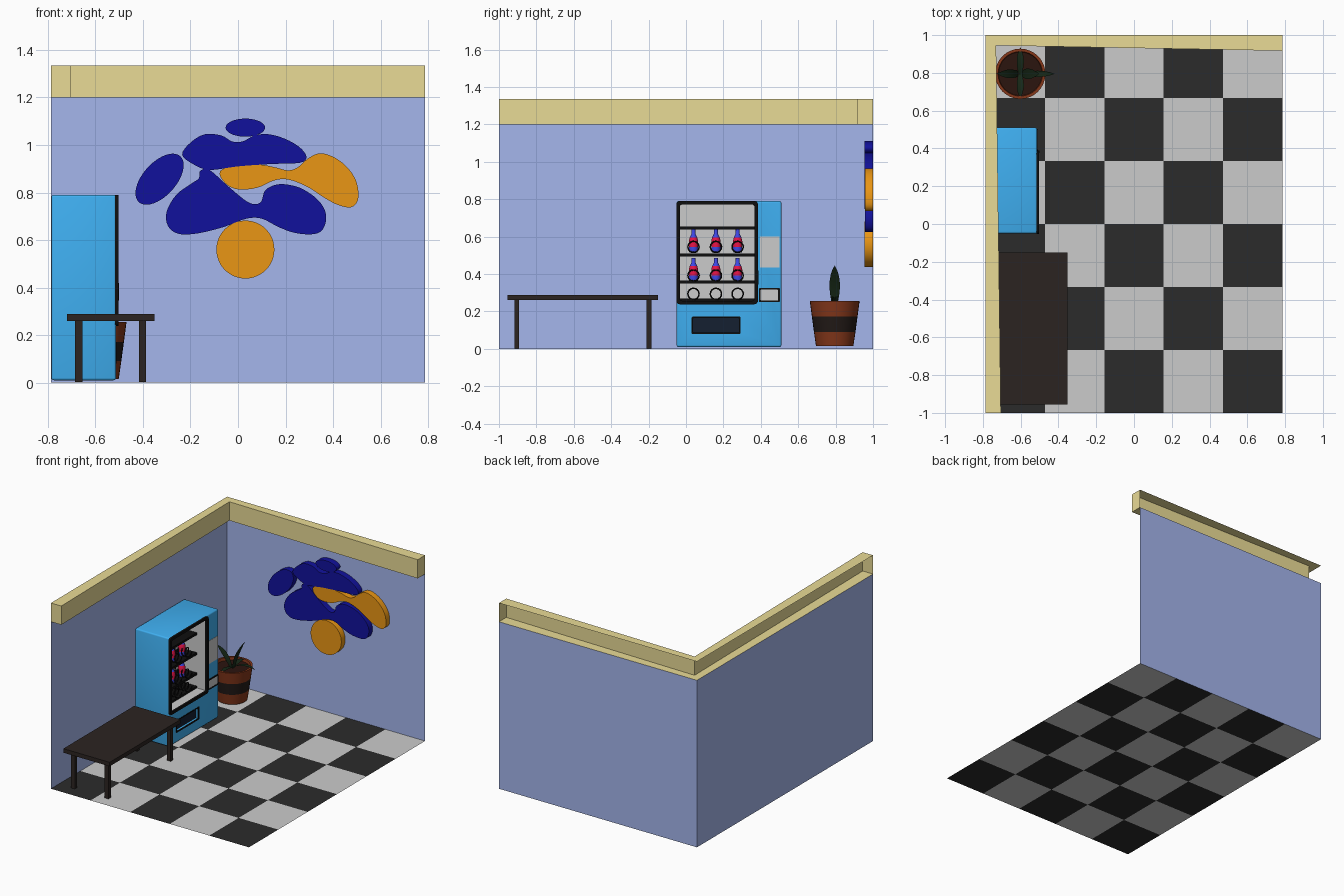
import bpy, bmesh
from math import sin, cos, pi, radians
from mathutils import Vector

if "Cube" in bpy.data.objects:
    bpy.data.objects.remove(bpy.data.objects["Cube"])


def mat(name, *rgb):
    # Colours are given as seen on screen and converted to linear
    m = bpy.data.materials.new(name)
    m.diffuse_color = (*[((min(1, c * 1.13) + .055) / 1.055) ** 2.4 for c in rgb], 1)
    m.use_nodes = True
    m.node_tree.nodes["Principled BSDF"].inputs["Base Color"].default_value = m.diffuse_color
    return m


WALL = mat("wall_blue", .57, .63, .82)
CREAM = mat("cream", .81, .76, .52)
DARK = mat("dark_tile", .15, .15, .15)
WOOD = mat("dark_wood", .15, .125, .115)
BLUE = mat("machine_blue", .22, .61, .84)
BLACK = mat("black", .05, .05, .05)
SLOT = mat("slot_navy", .07, .11, .17)
NAVY = mat("navy", .06, .06, .54)
ORANGE = mat("orange", .81, .52, .07)
CLAY = mat("clay", .46, .19, .09)
BAND = mat("pot_band", .12, .09, .08)
SOIL = mat("soil", .15, .07, .05)
LEAF = mat("leaf_green", .08, .14, .08)
RED = mat("label_red", .8, .07, .25)
VIOLET = mat("bottle_blue", .22, .25, .8)


def finish(name, bm, mats=(), smooth=False, recalc=True):
    if recalc:
        bmesh.ops.recalc_face_normals(bm, faces=bm.faces[:])
    me = bpy.data.meshes.new(name)
    bm.to_mesh(me)
    bm.free()
    for m in mats:
        me.materials.append(m)
    ob = bpy.data.objects.new(name, me)
    bpy.context.collection.objects.link(ob)
    if smooth:
        bpy.ops.object.select_all(action='DESELECT')
        ob.select_set(True)
        bpy.context.view_layer.objects.active = ob
        bpy.ops.object.shade_smooth_by_angle(angle=radians(35))
    return ob


def faces(name, quads, mats=()):
    bm = bmesh.new()
    for q in quads:
        bm.faces.new([bm.verts.new(p) for p in q])
    bmesh.ops.remove_doubles(bm, verts=bm.verts[:], dist=1e-5)
    return finish(name, bm, mats, recalc=False)


def box(name, x, y, z, *mats, bevel=0, open_front=False):
    bm = bmesh.new()
    bmesh.ops.create_cube(bm, size=1)
    for v in bm.verts:
        v.co = [(r[0] + r[1]) / 2 + c * (r[1] - r[0]) for r, c in zip((x, y, z), v.co)]
    if bevel:
        bmesh.ops.bevel(bm, geom=bm.edges[:], offset=bevel, segments=3, profile=.5, affect='EDGES')
    if open_front:
        bm.normal_update()
        bmesh.ops.delete(bm, geom=[f for f in bm.faces if f.normal.x > .9], context='FACES')
    return finish(name, bm, mats, smooth=bevel > 0, recalc=not open_front)


def lathe(name, center, profile, slots, mats, n=32):
    bm = bmesh.new()
    rings = []
    for r, z in profile:
        k = n if r else 1
        rings.append([bm.verts.new((center[0] + r * cos(2 * pi * i / n), center[1] + r * sin(2 * pi * i / n),
                                    center[2] + z)) for i in range(k)])
    for a, b, s in zip(rings, rings[1:], slots):
        for i in range(n):
            vs = [a[i % len(a)], a[(i + 1) % len(a)], b[(i + 1) % len(b)], b[i % len(b)]]
            bm.faces.new(list(dict.fromkeys(vs))).material_index = s
    return finish(name, bm, mats, smooth=True)


# Checkered floor
tiles = ([], [])
W, D = 1.574 / 5, 2 / 6
for i in range(5):
    for j in range(6):
        x, y = -.787 + i * W, -1 + j * D
        tiles[(i + j) % 2].append([(x, y, 0), (x + W, y, 0), (x + W, y + D, 0), (x, y + D, 0)])
faces("dark_floor_tiles", tiles[0], [DARK])
faces("light_floor_tiles", tiles[1])

# Walls
X, T, H = .787, 1.2, 1.335
faces("left_wall", [[(-X, -1, 0), (-X, 1, 0), (-X, 1, T), (-X, -1, T)]], [WALL])
faces("back_wall", [[(-X, 1, 0), (X, 1, 0), (X, 1, T), (-X, 1, T)]], [WALL])

# Cornice: channel open towards the outside
inner = [(-.705, -1), (-.73, .945), (X, .917)]
outer = [(-X, -1), (-X, 1), (X, 1)]
q = []
for k in range(2):
    a, b, c, d = inner[k], inner[k + 1], outer[k + 1], outer[k]
    q.append([(*p, H) for p in (a, b, c, d)])
    q.append([(*p, T) for p in (d, c, b, a)])
    q.append([(*a, T), (*b, T), (*b, H), (*a, H)])
for k in (0, 2):
    q.append([(*inner[k], T), (*inner[k], H), (*outer[k], H), (*outer[k], T)])
faces("cornice", q, [CREAM])

# Table
box("table_top", (-.72, -.352), (-.955, -.15), (.26, .289), WOOD)
for i, x in enumerate((-.67, -.402)):
    for j, y in enumerate((-.905, -.198)):
        box(f"table_leg_{i}{j}", (x - .015, x + .015), (y - .013, y + .013), (.002, .262), WOOD)

# Vending machine body with display and tray openings
body = box("machine_body", (-.785, -.513), (-.05, .51), (.01, .79), BLUE, bevel=.01)
cuts = [box("display_cutter", (-.722, -.4), (-.037, .372), (.253, .777)),
        box("tray_cutter", (-.56, -.4), (.035, .287), (.085, .167))]
for c in cuts:
    c.hide_render = True
    m = body.modifiers.new("opening", 'BOOLEAN')
    m.operation, m.object, m.solver = 'DIFFERENCE', c, 'EXACT'
mesh = bpy.data.meshes.new_from_object(body.evaluated_get(bpy.context.evaluated_depsgraph_get()))
body.modifiers.clear()
body.data = mesh
for c in cuts:
    bpy.data.objects.remove(c)
box("display_liner", (-.72, -.51), (-.035, .37), (.255, .775), open_front=True)


# Rectangular frames with rounded corners
def frame(name, x, y, z, t, r, material):
    def loop(o, rad):
        pts = []
        for sy, sz, a0 in ((1, 1, 0), (0, 1, 90), (0, 0, 180), (1, 0, 270)):
            cy = y[sy] - (1 if sy else -1) * (o + rad)
            cz = z[sz] - (1 if sz else -1) * (o + rad)
            pts += [(cy + rad * cos(radians(a0 + s * 22.5)), cz + rad * sin(radians(a0 + s * 22.5)))
                    for s in range(5)]
        return pts
    bm = bmesh.new()
    out, inn = loop(0, r), loop(t, r * .6)
    rings = [[bm.verts.new((px, *p)) for p in pts]
             for px, pts in ((x[0], out), (x[1], out), (x[1], inn), (x[0], inn))]
    n = len(out)
    for k in range(4):
        a, b = rings[k], rings[(k + 1) % 4]
        for i in range(n):
            bm.faces.new((a[i], a[(i + 1) % n], b[(i + 1) % n], b[i]))
    finish(name, bm, [material], smooth=True)


frame("display_frame", (-.517, -.502), (-.052, .385), (.238, .79), .019, .02, BLACK)
frame("tray_frame", (-.52, -.511), (.03, .292), (.08, .172), .008, .006, BLACK)
box("tray_flap", (-.545, -.535), (.036, .286), (.086, .166), SLOT)
box("control_panel", (-.52, -.511), (.395, .5), (.435, .6))
frame("coin_frame", (-.52, -.508), (.39, .502), (.25, .325), .009, .005, BLACK)
box("coin_panel", (-.52, -.51), (.398, .494), (.258, .317))
box("door_handle", (-.515, -.501), (.377, .388), (.345, .42), BLACK)

# Shelves, coils and bottles
for i, z in enumerate((.261, .357, .502, .645)):
    box(f"shelf_{i}", (-.72, -.585), (-.034, .369), (z - .008, z + .008), BLACK)


def coil(name, y, z):
    cu = bpy.data.curves.new(name, 'CURVE')
    cu.dimensions, cu.bevel_depth, cu.bevel_resolution = '3D', .004, 1
    sp = cu.splines.new('POLY')
    n = 80
    sp.points.add(n)
    for i, p in enumerate(sp.points):
        a = 2 * pi * 5 * i / n
        p.co = (-.715 + .135 * i / n, y + .03 * cos(a), z + .03 * sin(a), 1)
    tmp = bpy.data.objects.new(name + "_path", cu)
    bpy.context.collection.objects.link(tmp)
    me = bpy.data.meshes.new_from_object(tmp.evaluated_get(bpy.context.evaluated_depsgraph_get()))
    bpy.data.objects.remove(tmp)
    me.materials.clear()
    me.materials.append(BLACK)
    bpy.context.collection.objects.link(bpy.data.objects.new(name, me))


BOTTLE = [(0, 0), (.022, 0), (.025, .012), (.024, .028), (.025, .06), (.02, .08), (.011, .098), (.01, .122), (0, .122)]
for row, z in enumerate((.294, .392, .545)):
    for col, y in enumerate((.04, .16, .276)):
        coil(f"coil_{row}{col}", y, z)
        if row:
            lathe(f"bottle_{row}{col}", (-.64, y, z - .029), BOTTLE, (0, 0, 0, 1, 1, 0, 0, 0), [VIOLET, RED], 16)

# Plant pot
P = Vector((-.602, .795, 0))
lathe("plant_pot", P, [(0, .015), (.1, .015), (.111, .09), (.122, .172), (.133, .255), (.118, .255), (.115, .235), (0, .235)],
      (0, 0, 1, 0, 0, 0, 2), [CLAY, BAND, SOIL])


# Leaves: folded blades along a bent midrib
def leaf(name, angle, p0, p1, p2, width):
    bm = bmesh.new()
    d, s = Vector((cos(angle), sin(angle), 0)), Vector((-sin(angle), cos(angle), 0))
    rows, n = [], 8
    for i in range(n + 1):
        t = i / n
        r, z = [(1 - t) ** 2 * a + 2 * t * (1 - t) * b + t * t * c for a, b, c in zip(p0, p1, p2)]
        w = width / 2 * (.45 + 1.6 * t - 2.05 * t ** 2.6) + .0005
        c = P + d * r + Vector((0, 0, z))
        rows.append([bm.verts.new(c + s * w * k + Vector((0, 0, abs(k) * w * .25))) for k in (-1, 0, 1)])
    for a, b in zip(rows, rows[1:]):
        for k in (0, 1):
            bm.faces.new((a[k], a[k + 1], b[k + 1], b[k]))
    finish(name, bm, [LEAF], smooth=True)


leaf("tall_leaf", 0, (.01, .23), (.03, .34), (.1, .445), .06)
leaf("short_leaf", pi, (.01, .23), (.04, .31), (.125, .37), .05)
leaf("low_leaf_right", 0, (0, .235), (.1, .3), (.18, .265), .035)
leaf("low_leaf_back", pi / 2, (0, .235), (.07, .26), (.14, .248), .04)
leaf("low_leaf_front", -pi / 2, (0, .235), (.07, .26), (.125, .248), .04)


# Wall art: smooth outlines (x, z in hundredths) extruded from the back wall
def slab(name, pts, material, front=.955):
    bm = bmesh.new()
    a = [bm.verts.new((x, front, z)) for x, z in pts]
    b = [bm.verts.new((x, .999, z)) for x, z in pts]
    bm.faces.new(a)
    bm.faces.new(b[::-1])
    for i in range(len(a)):
        j = (i + 1) % len(a)
        bm.faces.new((a[i], b[i], b[j], a[j]))
    finish(name, bm, [material], smooth=True)


def ellipse(cx, cz, rx, rz, tilt=0):
    c, s = cos(radians(tilt)), sin(radians(tilt))
    uv = [(rx * cos(2 * pi * i / 48), rz * sin(2 * pi * i / 48)) for i in range(48)]
    return [(cx + u * c - v * s, cz + u * s + v * c) for u, v in uv]


def blob(flat):
    p = [Vector(f) / 100 for f in zip(flat[::2], flat[1::2])]
    out, n = [], len(p)
    for i in range(n):
        a, b, c, d = (p[(i + k) % n] for k in (-1, 0, 1, 2))
        for t in (0, .25, .5, .75):
            out.append(.5 * (2 * b + (c - a) * t + (2 * a - 5 * b + 4 * c - d) * t * t + (3 * b - a - 3 * c + d) * t ** 3))
    return out


slab("art_top_oval", ellipse(.031, 1.073, .083, .038), NAVY)
slab("art_left_oval", ellipse(-.33, .856, .13, .07, 48), NAVY)
slab("art_disc", ellipse(.031, .56, .122, .122), ORANGE)
slab("art_upper_blob", blob([-23.5, 96, -20, 101, -14, 104.5, -7, 104, -2.5, 101.5, 2, 101.5, 7, 104, 13, 104.5, 20, 102.5,
                             26, 99, 28.8, 95, 26, 92.5, 14, 92, 0, 91, -12, 89.5, -19, 92]), NAVY)
slab("art_orange_blob", blob([-7.5, 89, -5.5, 84, 0, 81.3, 8, 82, 15, 85, 21, 85.5, 29, 82.5, 36, 78, 42, 74.8, 47.5, 73.8, 50.5, 77,
                              50, 84, 46.5, 90, 41, 94.5, 34.5, 96.5, 29, 94, 25, 90.5, 21, 89.3, 16, 90.5, 9, 91.8, 0, 91.8]),
     ORANGE, .957)
slab("art_lower_blob", blob([-16, 89, -12, 89.5, -4, 82.5, 4.5, 75.8, 9.5, 75.8, 11.5, 81, 17.5, 83.5, 26, 82, 33.5, 77, 37, 71,
                             36, 65, 32, 62.5, 24, 63, 17, 65.5, 10, 69, 3.5, 69, -6, 65.5, -17, 62.8, -25, 62.6, -29.5, 66,
                             -30, 72, -26, 79, -20, 83.5, -16.5, 86]), NAVY, .956)
